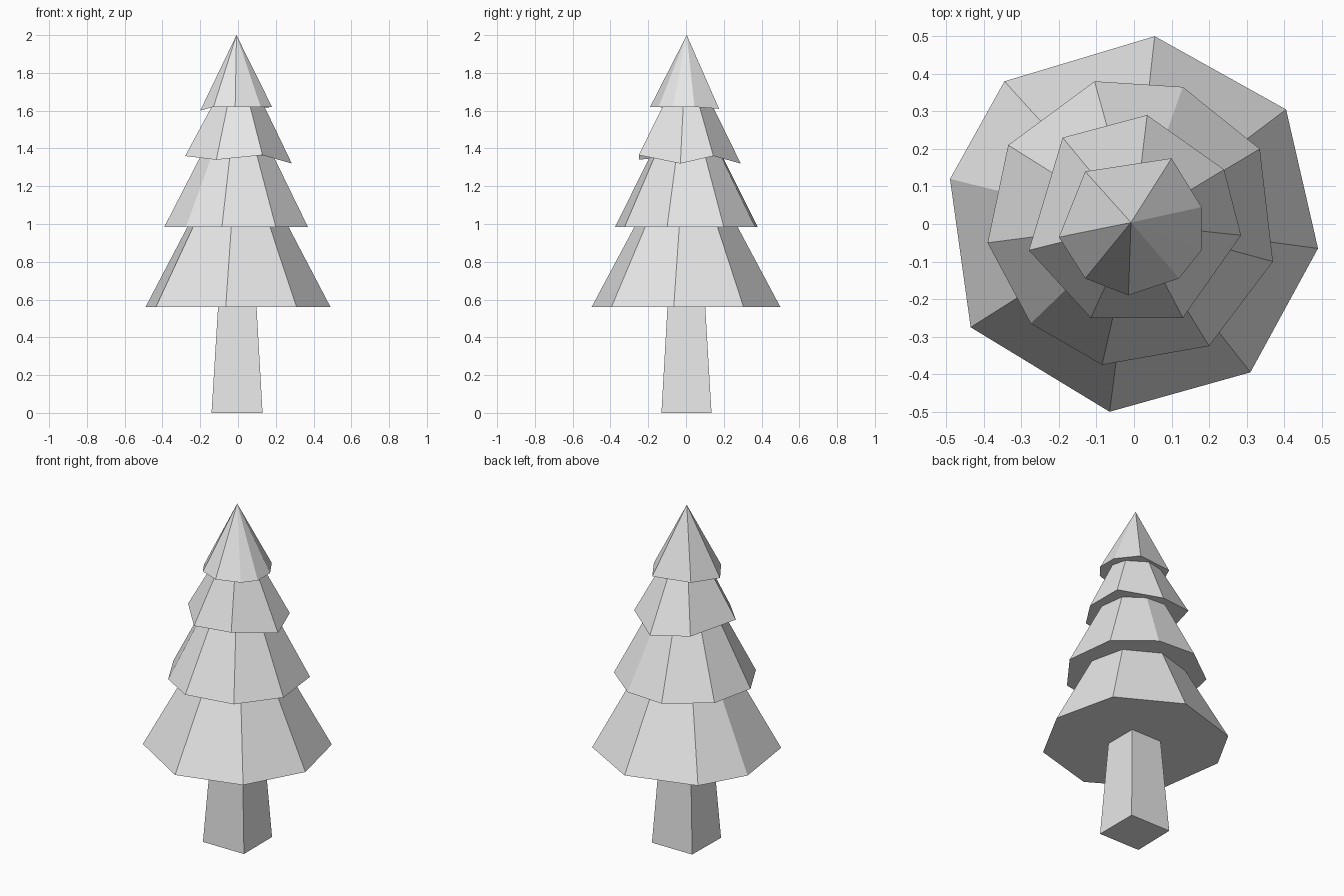
import bpy
import bmesh
from mathutils import Vector

cube = bpy.data.objects.get("Cube")
if cube:
    bpy.data.objects.remove(cube, do_unlink=True)

# One plain grey for the whole tree
grey = bpy.data.materials.new("pale_grey")
grey.use_nodes = True
grey.diffuse_color = (0.8, 0.8, 0.8, 1)
grey.node_tree.nodes["Principled BSDF"].inputs["Base Color"].default_value = grey.diffuse_color


def tapered_solid(name, outline, bottom, top, taper, lifts=None, axis=(0, 0)):
    """Closed flat-faced solid: an outline narrowing to a smaller copy, or to a point."""
    bm = bmesh.new()
    lifts = lifts or [0] * len(outline)
    centre = Vector((*axis, top))
    lower = [bm.verts.new((x, y, bottom + lift)) for (x, y), lift in zip(outline, lifts)]
    if taper:
        upper = [bm.verts.new(centre + Vector((x, y, 0)) * taper) for x, y in outline]
        bm.faces.new(upper)
    else:
        tip = bm.verts.new(centre)
    bm.faces.new(lower)
    for i in range(len(lower)):
        j = (i + 1) % len(lower)
        if taper:
            bm.faces.new((lower[i], lower[j], upper[j], upper[i]))
        else:
            bm.faces.new((lower[i], lower[j], tip))
    bmesh.ops.recalc_face_normals(bm, faces=bm.faces[:])
    mesh = bpy.data.meshes.new(name)
    bm.to_mesh(mesh)
    bm.free()
    mesh.materials.append(grey)
    obj = bpy.data.objects.new(name, mesh)
    bpy.context.collection.objects.link(obj)
    return obj


# Square trunk, narrowing upwards
trunk_outline = [(-0.14, -0.13), (0.13, -0.13), (0.13, 0.135), (-0.135, 0.135)]
tapered_solid("trunk", trunk_outline, 0, 0.57, 0.75)

# Hand-cut, slightly uneven branch tiers, from the bottom up
tapered_solid(
    "lowest_branches",
    [(0.055, 0.5), (0.405, 0.305), (0.49, -0.065), (0.31, -0.395),
     (-0.065, -0.5), (-0.435, -0.275), (-0.49, 0.12), (-0.345, 0.38)],
    bottom=0.56, top=1.0, taper=0.53)

tapered_solid(
    "lower_branches",
    [(-0.105, 0.38), (0.13, 0.365), (0.335, 0.2), (0.37, -0.1), (0.2, -0.325),
     (-0.085, -0.375), (-0.275, -0.265), (-0.39, -0.05), (-0.335, 0.21)],
    bottom=0.985, top=1.38, taper=0.48)

tapered_solid(
    "upper_branches",
    [(0.035, 0.29), (0.24, 0.145), (0.285, -0.03), (0.13, -0.25),
     (-0.115, -0.25), (-0.28, -0.07), (-0.19, 0.23)],
    bottom=1.34, top=1.64, taper=0.46,
    lifts=[-0.02, 0.02, -0.02, 0.025, 0, 0.02, 0.01])

tapered_solid(
    "treetop",
    [(0.1, 0.175), (0.18, 0.045), (0.18, -0.07), (0.12, -0.145),
     (-0.015, -0.19), (-0.13, -0.145), (-0.2, -0.035), (-0.13, 0.14)],
    bottom=1.62, top=2.0, taper=0,
    lifts=[-0.01, 0, 0, 0, 0, 0, -0.02, 0], axis=(-0.008, 0.004))
